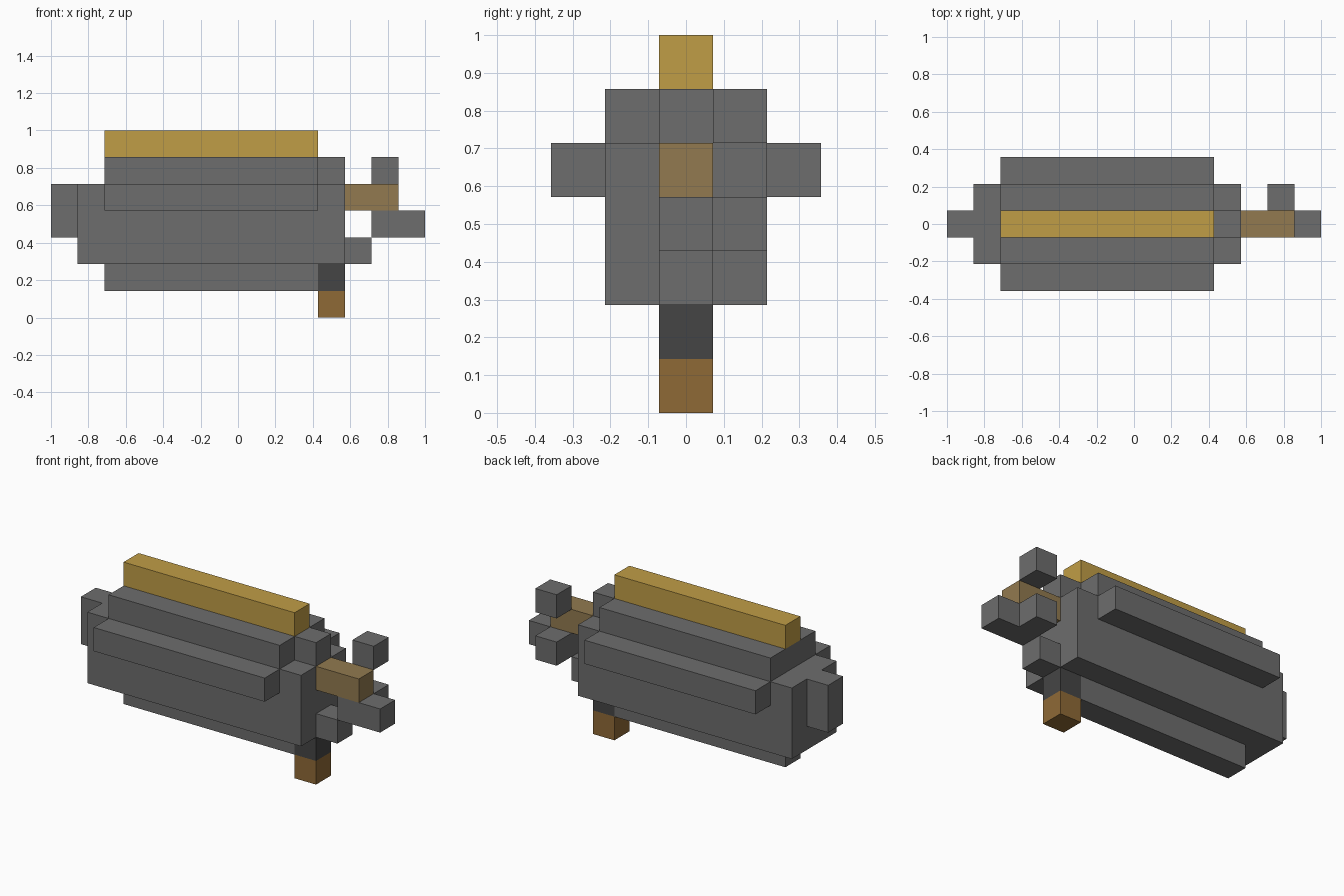
import bpy
import bmesh
from mathutils import Matrix, Vector

if "Cube" in bpy.data.objects:
    bpy.data.objects.remove(bpy.data.objects["Cube"], do_unlink=True)

U = 1 / 7  # size of one block


def material(name, r, g, b):
    m = bpy.data.materials.new(name)
    m.use_nodes = True
    m.diffuse_color = (r, g, b, 1)
    m.node_tree.nodes["Principled BSDF"].inputs["Base Color"].default_value = (r, g, b, 1)
    return m


grey = material("grey", 0.153, 0.153, 0.153)
dark = material("dark grey", 0.060, 0.060, 0.060)
gold = material("gold", 0.527, 0.337, 0.061)
tan = material("tan", 0.287, 0.195, 0.080)
brown = material("brown", 0.275, 0.144, 0.037)


def box(name, mat, x, y, z):
    """Flat-sided box; x, y and z are (low, high) in block units."""
    lo, hi = Vector((x[0], y[0], z[0])) * U, Vector((x[1], y[1], z[1])) * U
    bm = bmesh.new()
    bmesh.ops.create_cube(bm, size=1, matrix=Matrix.Translation((lo + hi) / 2)
                          @ Matrix.Diagonal((*(hi - lo), 1)))
    mesh = bpy.data.meshes.new(name)
    bm.to_mesh(mesh)
    bm.free()
    mesh.materials.append(mat)
    obj = bpy.data.objects.new(name, mesh)
    bpy.context.collection.objects.link(obj)
    return obj


MID = (-0.5, 0.5)     # one block wide, on the centre line
WIDE = (-1.5, 1.5)    # body width
SIDE = (0.5, 1.5)     # one block to the back
LONG = (-5, 3)        # length of the ridges

# Body and its ridges
box("body", grey, (-6, 4), WIDE, (2, 5))
box("upper_body", grey, LONG, WIDE, (5, 6))
box("upper_nose", grey, (3, 4), MID, (5, 6))
box("top_ridge", gold, LONG, MID, (6, 7))
box("keel", grey, LONG, MID, (1, 2))
box("rear_cap", grey, (-7, -6), MID, (3, 5))
for name, s in (("left_ridge", -1), ("right_ridge", 1)):
    box(name, grey, LONG, sorted((1.5 * s, 2.5 * s)), (4, 5))

# Stand under the nose
box("stand_mount", dark, (3, 4), MID, (1, 2))
box("stand_foot", brown, (3, 4), MID, (0, 1))

# Nose fittings
box("nose_rod", tan, (4, 6), MID, (4, 5))
box("nose_step", grey, (4, 5), MID, (2, 3))
box("nose_tip", grey, (5, 7), MID, (3, 4))
box("lower_side_block", grey, (5, 6), SIDE, (3, 4))
box("upper_side_block", grey, (5, 6), SIDE, (5, 6))
